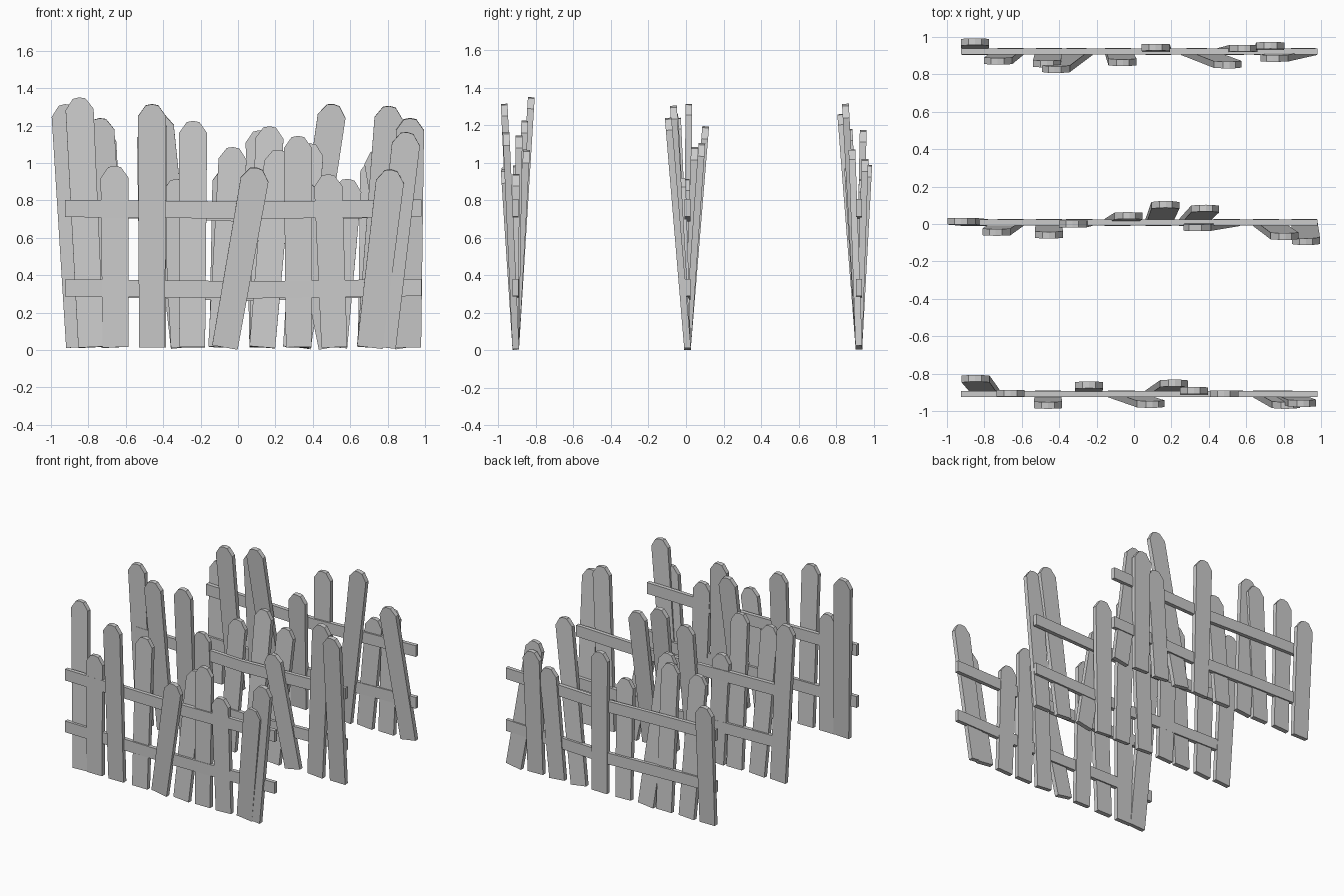
import bpy, bmesh
from mathutils import Vector

if "Cube" in bpy.data.objects:
    bpy.data.objects.remove(bpy.data.objects["Cube"])


def add_object(name, bm):
    bmesh.ops.recalc_face_normals(bm, faces=bm.faces)
    me = bpy.data.meshes.new(name)
    bm.to_mesh(me)
    bm.free()
    ob = bpy.data.objects.new(name, me)
    bpy.context.collection.objects.link(ob)
    return ob


def extrude_outline(name, pts, depth):
    """Flat outline (list of vectors) extruded by a depth vector."""
    bm = bmesh.new()
    front = [bm.verts.new(p - depth / 2) for p in pts]
    back = [bm.verts.new(p + depth / 2) for p in pts]
    n = len(pts)
    bm.faces.new(front)
    bm.faces.new(back[::-1])
    for i in range(n):
        j = (i + 1) % n
        bm.faces.new((front[i], front[j], back[j], back[i]))
    return add_object(name, bm)


def picket(name, xb, yb, xt, yt, zt):
    """Plank with clipped corners leaning from its base to its top."""
    base, top = Vector((xb, yb, 0.015)), Vector((xt, yt, zt))
    up = (top - base).normalized()
    side = Vector((1, 0, 0))
    side = (side - up * side.dot(up)).normalized()
    h = (top - base).length
    outline = [(-0.069, 0), (0.069, 0), (0.075, h - 0.065), (0.034, h - 0.007),
               (0.0, h), (-0.034, h - 0.007), (-0.075, h - 0.065)]
    pts = [base + side * a + up * b for a, b in outline]
    extrude_outline(name, pts, side.cross(up) * 0.036)


def rail(name, y, z, dip):
    """Long board sagging slightly in the middle."""
    path = [(-0.925, z), (-0.35, z - dip * 0.5), (0.05, z - dip),
            (0.45, z - dip * 0.5), (0.98, z + 0.003)]
    pts = [Vector((x, y, c - 0.046)) for x, c in path]
    pts += [Vector((x, y, c + 0.046)) for x, c in reversed(path)]
    extrude_outline(name, pts, Vector((0, 0.032, 0)))


# each fence: y, rail dip, pickets as (base x, top x, top y, top z)
fences = {
    "front": (-0.908, 0.01, [
        (-0.785, -0.85, -0.825, 1.35), (-0.655, -0.66, -0.905, 0.985),
        (-0.46, -0.46, -0.97, 1.315), (-0.245, -0.24, -0.86, 1.225),
        (-0.07, 0.10, -0.965, 0.975), (0.13, 0.22, -0.85, 1.07),
        (0.325, 0.32, -0.89, 1.145), (0.515, 0.48, -0.907, 0.94),
        (0.705, 0.82, -0.97, 0.965), (0.775, 0.905, -0.96, 1.165)]),
    "middle": (0.008, 0.025, [
        (-0.85, -0.925, 0.015, 1.315), (-0.66, -0.74, -0.045, 1.24),
        (-0.455, -0.455, -0.06, 1.26), (-0.29, -0.33, 0.0, 0.915),
        (-0.09, -0.025, 0.045, 1.085), (0.13, 0.17, 0.105, 1.195),
        (0.31, 0.385, 0.085, 1.105), (0.50, 0.325, -0.02, 0.92),
        (0.705, 0.81, -0.067, 1.305), (0.91, 0.92, -0.095, 1.24)]),
    "back": (0.922, 0.025, [
        (-0.85, -0.85, 0.975, 0.99), (-0.66, -0.73, 0.87, 1.18),
        (-0.455, -0.465, 0.855, 1.20), (-0.29, -0.425, 0.825, 1.26),
        (-0.085, -0.06, 0.862, 0.97), (0.13, 0.115, 0.945, 1.175),
        (0.32, 0.51, 0.85, 1.315), (0.515, 0.59, 0.94, 0.915),
        (0.71, 0.73, 0.955, 1.02), (0.91, 0.74, 0.885, 1.07)]),
}

for name, (y, dip, planks) in fences.items():
    for i, (xb, xt, yt, zt) in enumerate(planks):
        picket(f"{name}_picket_{i + 1}", xb, y, xt, yt, zt)
    rail(f"{name}_lower_rail", y, 0.332, dip)
    rail(f"{name}_upper_rail", y, 0.757, dip)
